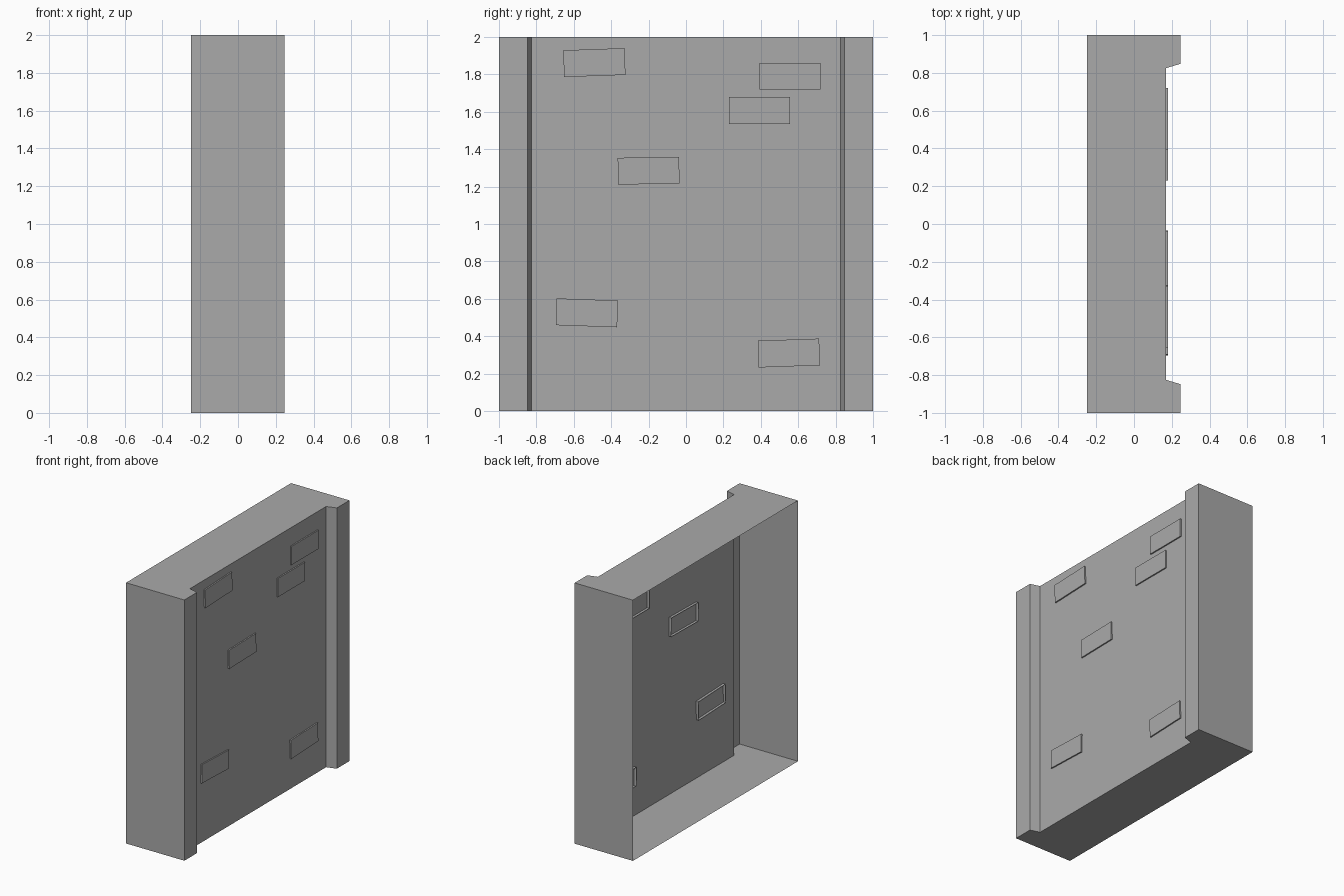
import bpy, bmesh, math
from mathutils import Matrix

cube = bpy.data.objects.get("Cube")
if cube:
    bpy.data.objects.remove(cube, do_unlink=True)

stone = bpy.data.materials.new("stone_grey")
stone.use_nodes = True
colour = (0.4, 0.4, 0.4, 1)
stone.diffuse_color = colour
stone.node_tree.nodes["Principled BSDF"].inputs["Base Color"].default_value = colour


def add_object(name, bm):
    mesh = bpy.data.meshes.new(name)
    bm.to_mesh(mesh)
    bm.free()
    mesh.materials.append(stone)
    obj = bpy.data.objects.new(name, mesh)
    bpy.context.collection.objects.link(obj)
    return obj


# Hollow wall: half plan mirrored in y, capped top and bottom, open at the back
half = [(-0.25, 1), (0.245, 1), (0.245, 0.848), (0.17, 0.825)]
plan = [(x, -y) for x, y in half] + half[::-1]
bm = bmesh.new()
low = [bm.verts.new((x, y, 0)) for x, y in plan]
high = [bm.verts.new((x, y, 2)) for x, y in plan]
for i in range(len(plan) - 1):
    bm.faces.new((low[i], low[i + 1], high[i + 1], high[i]))
bm.faces.new(high)
bm.faces.new(low[::-1])
add_object("wall_shell", bm)

# Raised bricks: thin blocks through the panel, open behind (y, z, tilt in degrees)
bricks = [(-0.49, 1.863, 2), (0.556, 1.79, 0), (0.393, 1.607, 0),
          (-0.2, 1.285, 1), (-0.53, 0.525, -2), (0.55, 0.31, 2)]
for n, (y, z, tilt) in enumerate(bricks, 1):
    bm = bmesh.new()
    place = (Matrix.Translation((0.165, y, z))
             @ Matrix.Rotation(math.radians(tilt), 4, 'X')
             @ Matrix.Diagonal((0.03, 0.328, 0.143, 1)))
    bmesh.ops.create_cube(bm, size=1, matrix=place)
    bm.normal_update()
    back = [f for f in bm.faces if f.normal.x < -0.9]
    bmesh.ops.delete(bm, geom=back, context='FACES')
    add_object(f"brick_{n}", bm)
